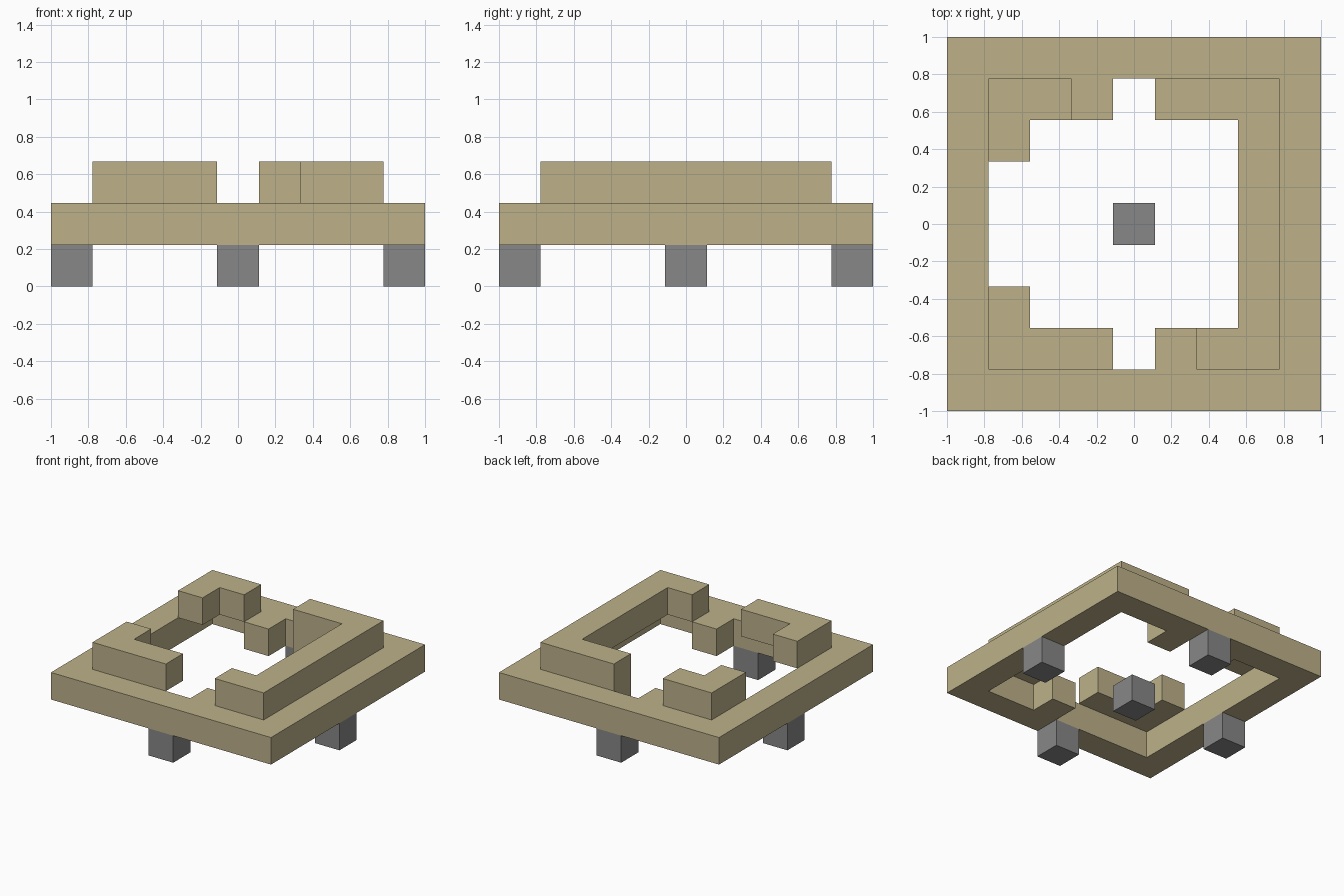
import bpy
import bmesh
from math import radians
from mathutils import Vector

CELL = 2 / 9  # the model sits on a nine by nine grid of cubes

cube = bpy.data.objects.get("Cube")
if cube:
    bpy.data.objects.remove(cube, do_unlink=True)


def make_material(name, color):
    mat = bpy.data.materials.new(name)
    mat.use_nodes = True
    mat.diffuse_color = (*color, 1)
    bsdf = next(n for n in mat.node_tree.nodes if n.type == "BSDF_PRINCIPLED")
    bsdf.inputs["Base Color"].default_value = (*color, 1)
    return mat


def block(x0, x1, y0, y1, z):
    """Cells of a flat rectangular run, bounds included."""
    return {(x, y, z) for x in range(x0, x1 + 1) for y in range(y0, y1 + 1)}


def build(name, cells, mat):
    """One object from the outer faces of a set of cubes, merged flat."""
    bm = bmesh.new()
    for cell in cells:
        center = Vector(cell) + Vector((0, 0, 0.5))
        for axis in range(3):
            for sign in (-1, 1):
                n = Vector((0, 0, 0))
                n[axis] = sign
                if tuple(int(c) for c in Vector(cell) + n) in cells:
                    continue
                u = Vector((0, 0, 0))
                u[(axis + 1) % 3] = 1
                v = n.cross(u)
                corners = [(-1, -1), (1, -1), (1, 1), (-1, 1)]
                bm.faces.new([bm.verts.new((center + (n + u * a + v * b) / 2) * CELL)
                              for a, b in corners])
    bmesh.ops.remove_doubles(bm, verts=bm.verts[:], dist=CELL / 100)
    bmesh.ops.dissolve_limit(bm, angle_limit=radians(1),
                             verts=bm.verts[:], edges=bm.edges[:])
    mesh = bpy.data.meshes.new(name)
    bm.to_mesh(mesh)
    bm.free()
    mesh.materials.append(mat)
    obj = bpy.data.objects.new(name, mesh)
    bpy.context.collection.objects.link(obj)


sand = make_material("sand", (0.51, 0.44, 0.255))
stone = make_material("stone_grey", (0.245, 0.245, 0.245))

# Feet: one in the centre and one under the middle of each side
feet = {"center_foot": (0, 0), "front_foot": (0, -4), "back_foot": (0, 4),
        "right_foot": (-4, 0), "left_foot": (4, 0)}
for name, (x, y) in feet.items():
    build(name, {(x, y, 0)}, stone)

# Square frame with inner tabs, and the broken upper wall on it
frame = block(-4, 4, -4, 4, 1) - block(-3, 3, -3, 3, 1)
tabs = {(1, -3, 1), (1, 3, 1), (-1, 3, 1)}
wall = block(3, 3, -3, 3, 2)                               # long side
wall |= block(2, 2, -3, -3, 2) | block(1, 2, 3, 3, 2)      # returns
wall |= block(-3, -1, -3, -3, 2) | block(-3, -3, -3, -2, 2)  # front corner
wall |= block(-3, -2, 3, 3, 2) | block(-3, -3, 2, 3, 2)    # back corner
build("frame_and_wall", frame | tabs | wall, sand)
